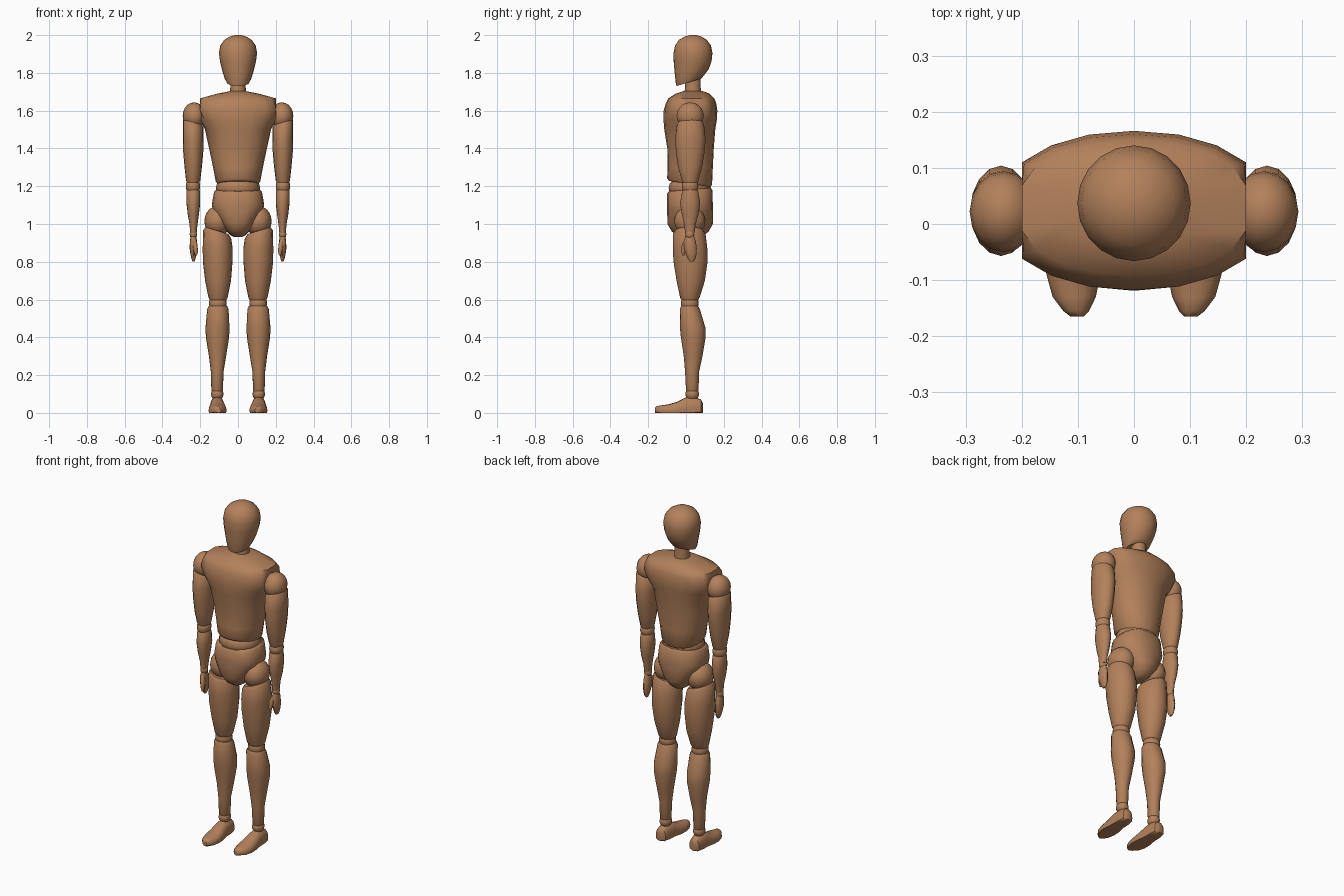
import bpy, bmesh, math

wood = bpy.data.materials.new("warm brown wood")
wood.diffuse_color = (0.45, 0.22, 0.105, 1)


def loft(name, rows, n=16, power=2.0, side=1, clamp=9.0, along_y=False):
    """Skin oval rings. Row: height, x0, x1, y0, y1, [x tilt, y tilt]."""
    bm = bmesh.new()
    rings = []
    for row in rows:
        h, x0, x1, y0, y1 = row[:5]
        tx, ty = row[5:] if len(row) > 5 else (0, 0)
        ring = []
        for i in range(n):
            a = 2 * math.pi * i / n
            c, s = math.cos(a), math.sin(a)
            dx = math.copysign(abs(c) ** (2 / power), c) * (x1 - x0) / 2
            dy = math.copysign(abs(s) ** (2 / power), s) * (y1 - y0) / 2
            x = max(-clamp, min(clamp, (x0 + x1) / 2 + dx))
            y = (y0 + y1) / 2 + dy
            z = h + tx * dx + ty * dy
            if along_y:
                y, z = h, max(0, y)
            ring.append(bm.verts.new((x * side, y, z)))
        rings.append(ring)
    for a, b in zip(rings, rings[1:]):
        for i in range(n):
            j = (i + 1) % n
            bm.faces.new((a[i], a[j], b[j], b[i]))
    bm.faces.new(rings[0])
    bm.faces.new(rings[-1])
    bmesh.ops.recalc_face_normals(bm, faces=bm.faces)
    finish(name, bm)


def ball(name, center, radius):
    bm = bmesh.new()
    bmesh.ops.create_uvsphere(bm, u_segments=16, v_segments=10, radius=1)
    for v in bm.verts:
        v.co = [c + r * p for c, r, p in zip(center, radius, v.co)]
    finish(name, bm)


def finish(name, bm):
    mesh = bpy.data.meshes.new(name)
    bm.to_mesh(mesh)
    bm.free()
    mesh.materials.append(wood)
    ob = bpy.data.objects.new(name, mesh)
    bpy.context.collection.objects.link(ob)
    bpy.ops.object.select_all(action='DESELECT')
    ob.select_set(True)
    bpy.context.view_layer.objects.active = ob
    bpy.ops.object.shade_smooth_by_angle(angle=math.radians(45))


# Head and neck
loft("head", [
    (2.0, -.015, .015, .02, .055), (1.993, -.042, .042, -.005, .08),
    (1.975, -.072, .072, -.037, .11), (1.945, -.094, .094, -.058, .132),
    (1.905, -.101, .101, -.066, .14), (1.86, -.095, .095, -.065, .135),
    (1.81, -.083, .083, -.06, .12, 0, .1), (1.768, -.07, .07, -.055, .095, 0, .25),
    (1.75, -.06, .06, -.05, .08, 0, .3)], 20)
loft("neck", [(1.67, -.045, .045, -.012, .085), (1.72, -.041, .041, -.005, .078),
              (1.78, -.041, .041, -.005, .078)])

# Chest with flat shoulder sockets, waist ball, pelvis
loft("chest", [
    (1.705, -.035, .035, -.01, .085), (1.69, -.11, .11, -.055, .125),
    (1.665, -.215, .215, -.093, .15), (1.64, -.24, .24, -.107, .16),
    (1.6, -.245, .245, -.118, .166), (1.55, -.215, .215, -.119, .163),
    (1.5, -.175, .175, -.115, .155), (1.4, -.153, .153, -.099, .147),
    (1.3, -.132, .132, -.097, .142), (1.225, -.118, .118, -.1, .138, 0, -.15),
    (1.212, -.108, .108, -.09, .128, 0, -.15)], 20, 2.1, clamp=.2)
ball("waist", (0, .02, 1.19), (.117, .112, .075))
loft("pelvis", [
    (1.182, -.115, .115, -.09, .13, 0, .08), (1.17, -.127, .127, -.1, .14, 0, .08),
    (1.1, -.139, .139, -.1, .142), (1.07, -.131, .131, -.1, .143),
    (1.0, -.09, .09, -.098, .142), (.96, -.058, .058, -.075, .12),
    (.94, -.038, .038, -.045, .095), (.93, -.018, .018, -.015, .07)], 20, 2.4)

for side, tag in ((-1, "right_"), (1, "left_")):
    # Arm joints
    ball(tag + "shoulder", (side * .232, .022, 1.572), (.061, .072, .072))
    ball(tag + "elbow", (side * .238, .022, 1.2), (.038, .044, .045))
    ball(tag + "wrist", (side * .236, .02, .945), (.02, .024, .025))
    # Arm segments
    loft(tag + "upper_arm", [
        (1.545, .195, .283, -.035, .082, .3, 0), (1.53, .182, .292, -.048, .095, .3, 0),
        (1.45, .182, .292, -.057, .104), (1.38, .184, .29, -.053, .098),
        (1.3, .191, .283, -.042, .085), (1.23, .2, .275, -.022, .066),
        (1.215, .206, .27, -.016, .06)], side=side)
    loft(tag + "forearm", [
        (1.187, .206, .269, -.012, .057), (1.17, .2, .274, -.021, .066),
        (1.11, .2, .273, -.031, .075), (1.05, .207, .266, -.022, .066),
        (1.0, .214, .257, -.01, .052), (.952, .219, .253, -.005, .045)], side=side)
    loft(tag + "hand", [
        (.94, .222, .25, 0, .042), (.91, .217, .255, -.012, .052),
        (.87, .217, .256, -.01, .057), (.84, .22, .252, 0, .056),
        (.815, .225, .246, .01, .05), (.802, .23, .241, .02, .04)], 12, side=side)
    loft(tag + "thumb", [
        (.92, .222, .242, -.008, .01), (.89, .214, .24, -.023, .008),
        (.855, .212, .234, -.025, -.002), (.832, .217, .228, -.02, -.008)], 10, side=side)
    # Leg joints
    ball(tag + "hip", (side * .108, .02, 1.015), (.07, .082, .08))
    ball(tag + "knee", (side * .107, .02, .58), (.047, .047, .05))
    ball(tag + "ankle", (side * .11, .033, .1), (.033, .036, .035))
    # Leg segments
    loft(tag + "thigh", [
        (.965, .05, .172, -.058, .092, .3, 0), (.945, .036, .184, -.07, .104, .3, 0),
        (.87, .028, .187, -.07, .113), (.8, .029, .186, -.066, .114),
        (.7, .037, .174, -.05, .1), (.61, .055, .156, -.031, .072),
        (.597, .062, .15, -.024, .064)], side=side)
    loft(tag + "shin", [
        (.567, .058, .155, -.025, .063), (.55, .05, .163, -.033, .073),
        (.45, .045, .172, -.032, .103), (.4, .047, .17, -.027, .104),
        (.3, .063, .154, -.012, .087), (.22, .076, .144, -.005, .07),
        (.12, .08, .141, 0, .066), (.112, .084, .137, .004, .062)], side=side)
    # Flat-soled foot
    loft(tag + "foot", [
        (.09, .095, .125, 0, .05), (.08, .079, .142, -.02, .071),
        (.04, .072, .148, -.03, .086), (0, .072, .148, -.03, .083),
        (-.05, .062, .155, -.03, .058), (-.09, .06, .156, -.02, .046),
        (-.13, .068, .145, -.02, .04), (-.155, .08, .126, -.01, .036),
        (-.165, .09, .113, 0, .026)], power=2.3, side=side, along_y=True)
